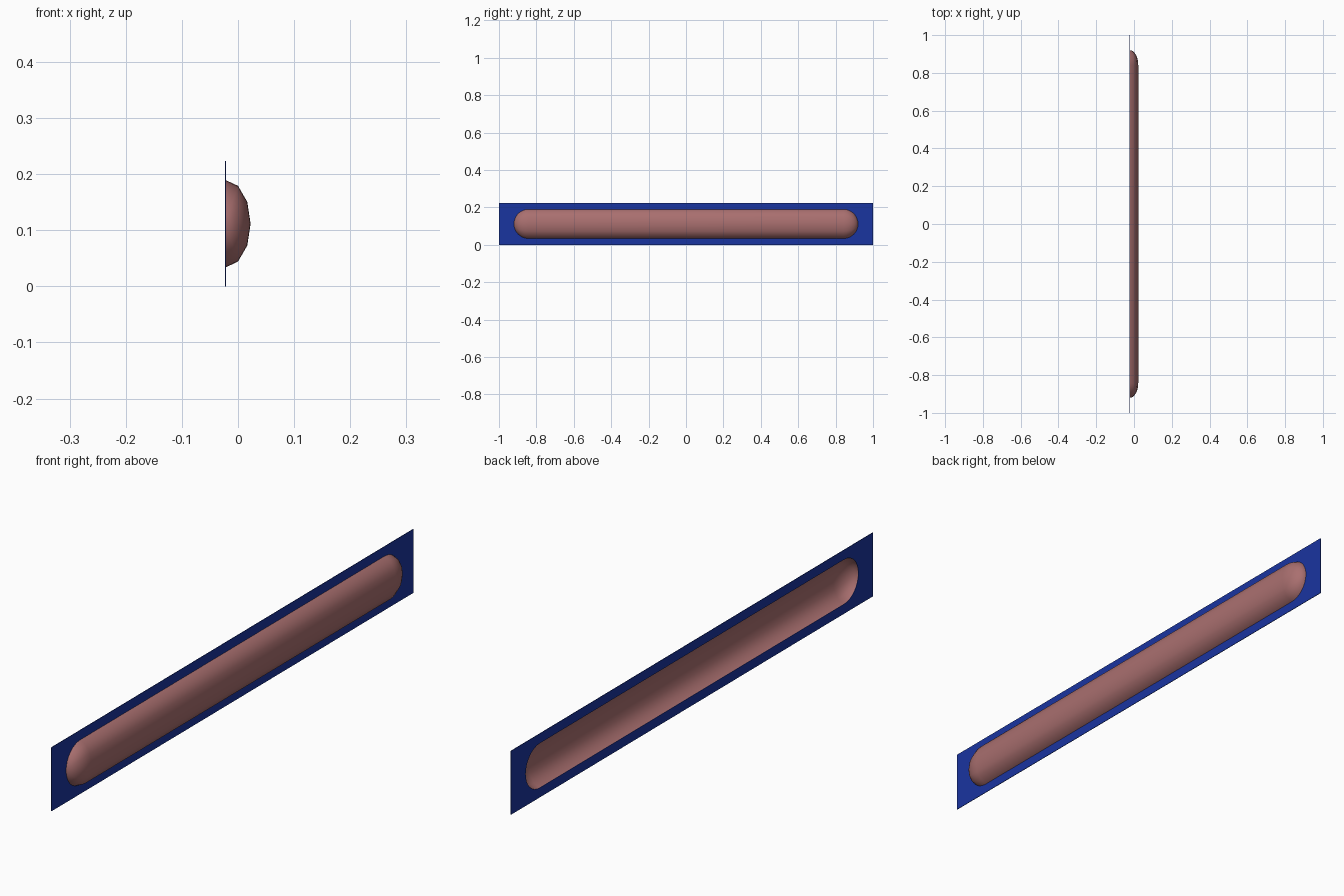
import bpy, bmesh
from math import sin, cos, pi

if "Cube" in bpy.data.objects:
    bpy.data.objects.remove(bpy.data.objects["Cube"])

PLATE_X, THICK = -0.0225, 0.002
MID_Z, R, DEPTH, END_Y = 0.1115, 0.078, 0.045, 0.842
SIDES, RINGS = 6, 8


def material(name, rgb):
    m = bpy.data.materials.new(name)
    m.diffuse_color = (*rgb, 1)
    m.use_nodes = True
    m.node_tree.nodes["Principled BSDF"].inputs["Base Color"].default_value = m.diffuse_color
    return m


def finish(bm, name, mat):
    bmesh.ops.recalc_face_normals(bm, faces=bm.faces)
    me = bpy.data.meshes.new(name)
    bm.to_mesh(me)
    bm.free()
    me.materials.append(mat)
    ob = bpy.data.objects.new(name, me)
    bpy.context.collection.objects.link(ob)
    return ob


# Capsule profile: (y, radius) from one pole to the other
right = [(END_Y + R * sin(a), R * cos(a))
         for a in (i * pi / 2 / RINGS for i in range(RINGS + 1))]
profile = [(-y, r) for y, r in reversed(right)] + right

# Hollow bulge: profile turned half way round the long axis, flattened in depth
bm = bmesh.new()
rows = []
for y, r in profile:
    rows.append([bm.verts.new((PLATE_X + DEPTH / R * r * sin(k * pi / SIDES), y,
                               MID_Z + r * cos(k * pi / SIDES)))
                 for k in range(SIDES + 1)])
for a, b in zip(rows, rows[1:]):
    for k in range(SIDES):
        bm.faces.new((a[k], a[k + 1], b[k + 1], b[k]))
bmesh.ops.remove_doubles(bm, verts=bm.verts, dist=1e-5)
bulge = finish(bm, "bulge", material("dusty_brown", (0.40, 0.16, 0.16)))
# Make the outer side the front of the open shell
if sum(p.normal.x * p.area for p in bulge.data.polygons) < 0:
    bulge.data.flip_normals()
for p in bulge.data.polygons:
    p.use_smooth = True

# Thin back plate with a rounded slot matching the bulge rim
bm = bmesh.new()
slot = [(y, MID_Z + r) for y, r in profile]
slot += [(y, MID_Z - r) for y, r in reversed(profile[1:-1])]
edges = []
for loop in ([(-1, 0), (1, 0), (1, 0.223), (-1, 0.223)], slot):
    vs = [bm.verts.new((PLATE_X, y, z)) for y, z in loop]
    edges += [bm.edges.new((vs[i - 1], vs[i])) for i in range(len(vs))]
bmesh.ops.triangle_fill(bm, edges=edges, use_beauty=True)
plate = finish(bm, "back_plate", material("deep_blue", (0.01, 0.035, 0.35)))
mod = plate.modifiers.new("thickness", "SOLIDIFY")
mod.thickness = THICK
mod.offset = 0
